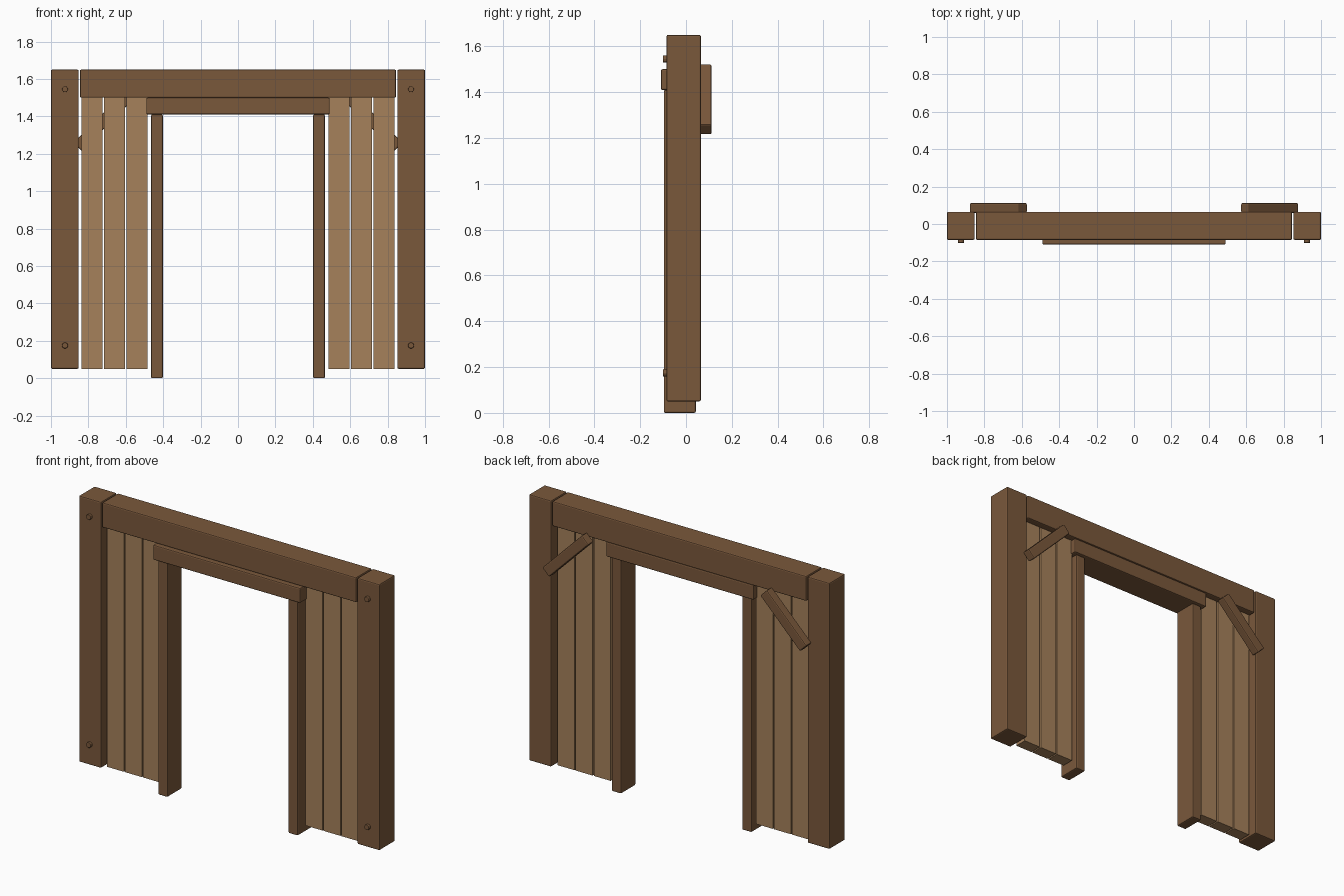
import bpy
from math import radians, pi

cube = bpy.data.objects.get("Cube")
if cube:
    bpy.data.objects.remove(cube, do_unlink=True)


def material(name, rgb):
    mat = bpy.data.materials.new(name)
    mat.use_nodes = True
    mat.diffuse_color = (*rgb, 1)
    mat.node_tree.nodes["Principled BSDF"].inputs["Base Color"].default_value = (*rgb, 1)
    return mat


DARK = material("dark_timber", (0.195, 0.098, 0.044))
LIGHT = material("light_plank", (0.38, 0.22, 0.105))


def finish(obj, name, mat, bevel):
    obj.name = name
    obj.data.materials.append(mat)
    if bevel:
        mod = obj.modifiers.new("Bevel", 'BEVEL')
        mod.width = bevel
        mod.segments = 2
    return obj


def box(name, x, y, z, mat=DARK, bevel=0.007, tilt=0):
    """Box spanning the given (min, max) ranges, tilted about y."""
    spans = (x, y, z)
    bpy.ops.mesh.primitive_cube_add(size=1, location=[(a + b) / 2 for a, b in spans])
    obj = bpy.context.object
    obj.scale = [b - a for a, b in spans]
    bpy.ops.object.transform_apply(location=False, rotation=False, scale=True)
    obj.rotation_euler.y = tilt
    return finish(obj, name, mat, bevel)


# Beam across the top and the lintel over the opening
box("top_beam", (-0.845, 0.845), (-0.085, 0.065), (1.5, 1.65))
box("door_lintel", (-0.49, 0.49), (-0.11, 0.06), (1.41, 1.5))

for side, s in (("left", 1), ("right", -1)):
    def span(a, b):
        return tuple(sorted((s * a, s * b)))

    # Outer post and door jamb
    box(side + "_post", span(0.852, 1.0), (-0.085, 0.065), (0.05, 1.65))
    box(side + "_jamb", span(0.402, 0.465), (-0.097, 0.043), (0, 1.41))

    # Wall planks
    for i in range(3):
        c = 0.54 + 0.12 * i
        box(f"{side}_plank_{i + 1}", span(c - 0.056, c + 0.056),
            (-0.05, 0.025), (0.05, 1.5), LIGHT, 0)

    # Diagonal brace on the back
    c = s * 0.725
    box(side + "_brace", (c - 0.187, c + 0.187), (0.06, 0.112), (1.337, 1.4),
        tilt=s * radians(45))

    # Pegs in the post face
    for level, z in (("lower", 0.175), ("upper", 1.545)):
        bpy.ops.mesh.primitive_cylinder_add(vertices=12, radius=0.016, depth=0.03,
                                            location=(s * 0.925, -0.086, z),
                                            rotation=(pi / 2, 0, 0))
        finish(bpy.context.object, f"{side}_{level}_peg", DARK, 0.003)
